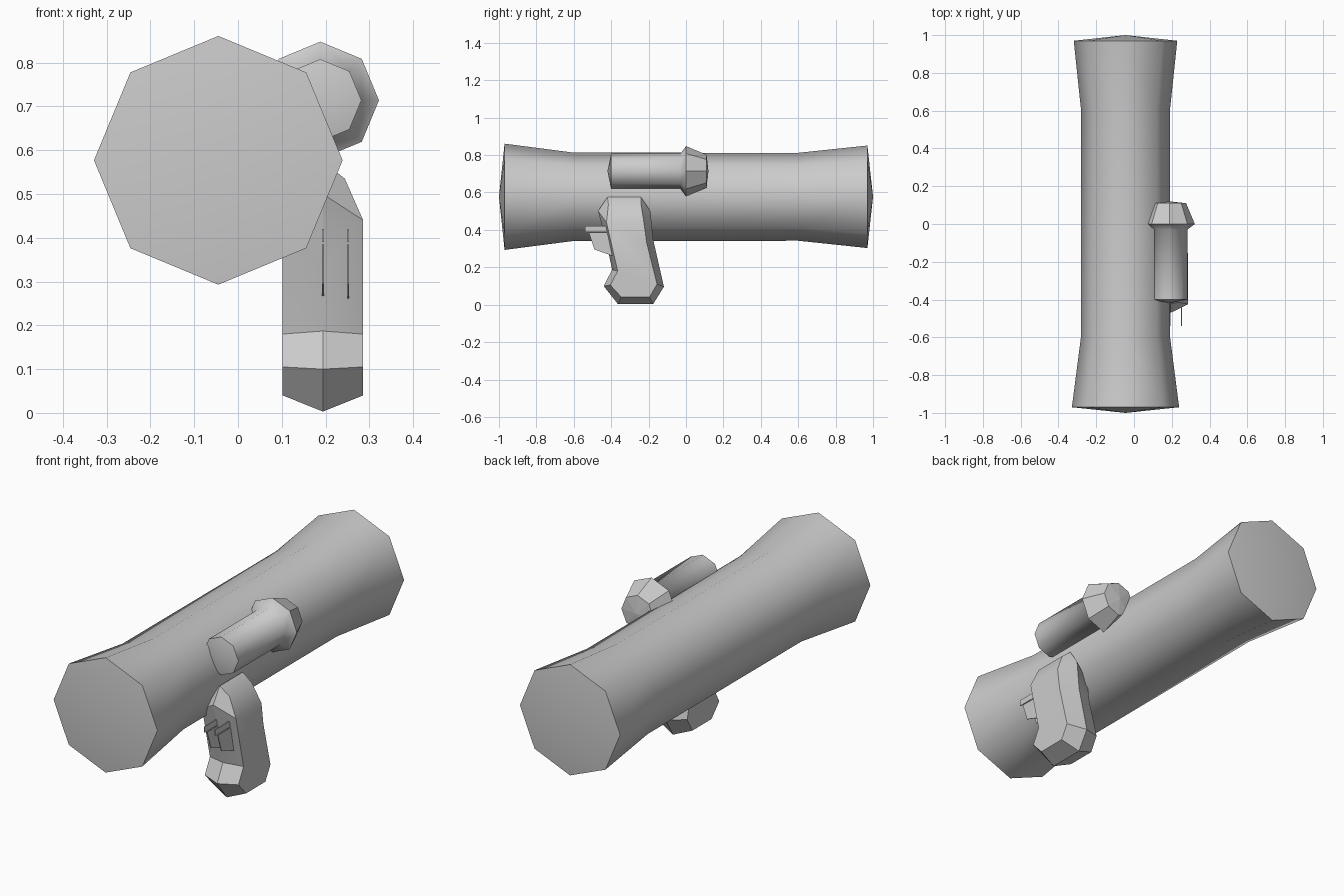
import bpy, bmesh
from math import cos, sin, pi, radians

cube = bpy.data.objects.get("Cube")
if cube:
    bpy.data.objects.remove(cube, do_unlink=True)

GREY = (0.6, 0.6, 0.6, 1.0)
mat = bpy.data.materials.new("plain grey")
mat.use_nodes = True
mat.diffuse_color = GREY
mat.node_tree.nodes["Principled BSDF"].inputs["Base Color"].default_value = GREY


def finish(name, bm, smooth_angle=None):
    bmesh.ops.recalc_face_normals(bm, faces=bm.faces[:])
    mesh = bpy.data.meshes.new(name)
    bm.to_mesh(mesh)
    bm.free()
    mesh.materials.append(mat)
    obj = bpy.data.objects.new(name, mesh)
    bpy.context.collection.objects.link(obj)
    if smooth_angle:
        bpy.ops.object.select_all(action='DESELECT')
        obj.select_set(True)
        bpy.context.view_layer.objects.active = obj
        bpy.ops.object.shade_smooth_by_angle(angle=radians(smooth_angle))
    return obj


def turned(name, cx, cz, profile, smooth_angle=None, sides=8):
    """Turn (y, radius) pairs around an axis along y; radius 0 makes a tip."""
    bm = bmesh.new()
    rings = []
    for y, r in profile:
        count = sides if r else 1
        rings.append([bm.verts.new((cx + r * cos(2 * pi * i / sides), y,
                                    cz + r * sin(2 * pi * i / sides)))
                      for i in range(count)])
    for a, b in zip(rings, rings[1:]):
        for i in range(sides):
            j = (i + 1) % sides
            corners = [a[i % len(a)], a[j % len(a)], b[j % len(b)], b[i % len(b)]]
            bm.faces.new(list(dict.fromkeys(corners)))
    return finish(name, bm, smooth_angle)


# Flared main tube with shallow pointed ends
turned("main_tube", -0.045, 0.577,
       [(-1, 0), (-0.97, 0.284), (-0.6, 0.236), (0.6, 0.235), (0.97, 0.274), (1, 0)], 50)

# Sight: smooth barrel and faceted eyepiece
turned("sight_barrel", 0.188, 0.714,
       [(-0.42, 0), (-0.4, 0.094), (-0.03, 0.094), (0, 0.134)], 60)
turned("sight_eyepiece", 0.188, 0.714, [(0, 0.134), (0.11, 0.088), (0.12, 0)])

# Grip: a central outline bevelled out to a flat panel on each side
GRIP_X = 0.194
outline = [(-.42, .575), (-.24, .575), (-.19, .5), (-.176, .35), (-.118, .096), (-.176, .003),
           (-.364, .003), (-.44, .1), (-.395, .187), (-.425, .33), (-.47, .5)]
panel = [(-.415, .535), (-.24, .535), (-.225, .44), (-.21, .33), (-.155, .11), (-.195, .04),
         (-.345, .04), (-.405, .105), (-.365, .18), (-.4, .33), (-.425, .44)]
bm = bmesh.new()
ridge = [bm.verts.new((GRIP_X, y, z)) for y, z in outline]
for side in (-1, 1):
    edge = [bm.verts.new((GRIP_X + side * (0.05 if z > 0.5 else 0.092), y, z)) for y, z in panel]
    for i in range(len(edge)):
        j = (i + 1) % len(edge)
        bm.faces.new((ridge[i], ridge[j], edge[j], edge[i]))
    bm.faces.new((edge[0], edge[1], edge[2], edge[-1]))
    bm.faces.new(edge[2:])
finish("grip", bm, 32)


# Trigger: thin upright plates in front of the grip
def plate(name, x, points, thickness=0.004):
    bm = bmesh.new()
    face = bm.faces.new([bm.verts.new((x - thickness / 2, y, z)) for y, z in points])
    new = bmesh.ops.extrude_face_region(bm, geom=[face])["geom"]
    bmesh.ops.translate(bm, vec=(thickness, 0, 0),
                        verts=[v for v in new if isinstance(v, bmesh.types.BMVert)])
    return finish(name, bm)


for label, x in (("inner", 0.194), ("outer", 0.252)):
    plate(label + "_trigger_bar", x, [(-.54, .39), (-.4, .39), (-.4, .42), (-.54, .42)])
    plate(label + "_trigger_blade", x, [(-.52, .385), (-.49, .295), (-.39, .26), (-.4, .385)])
